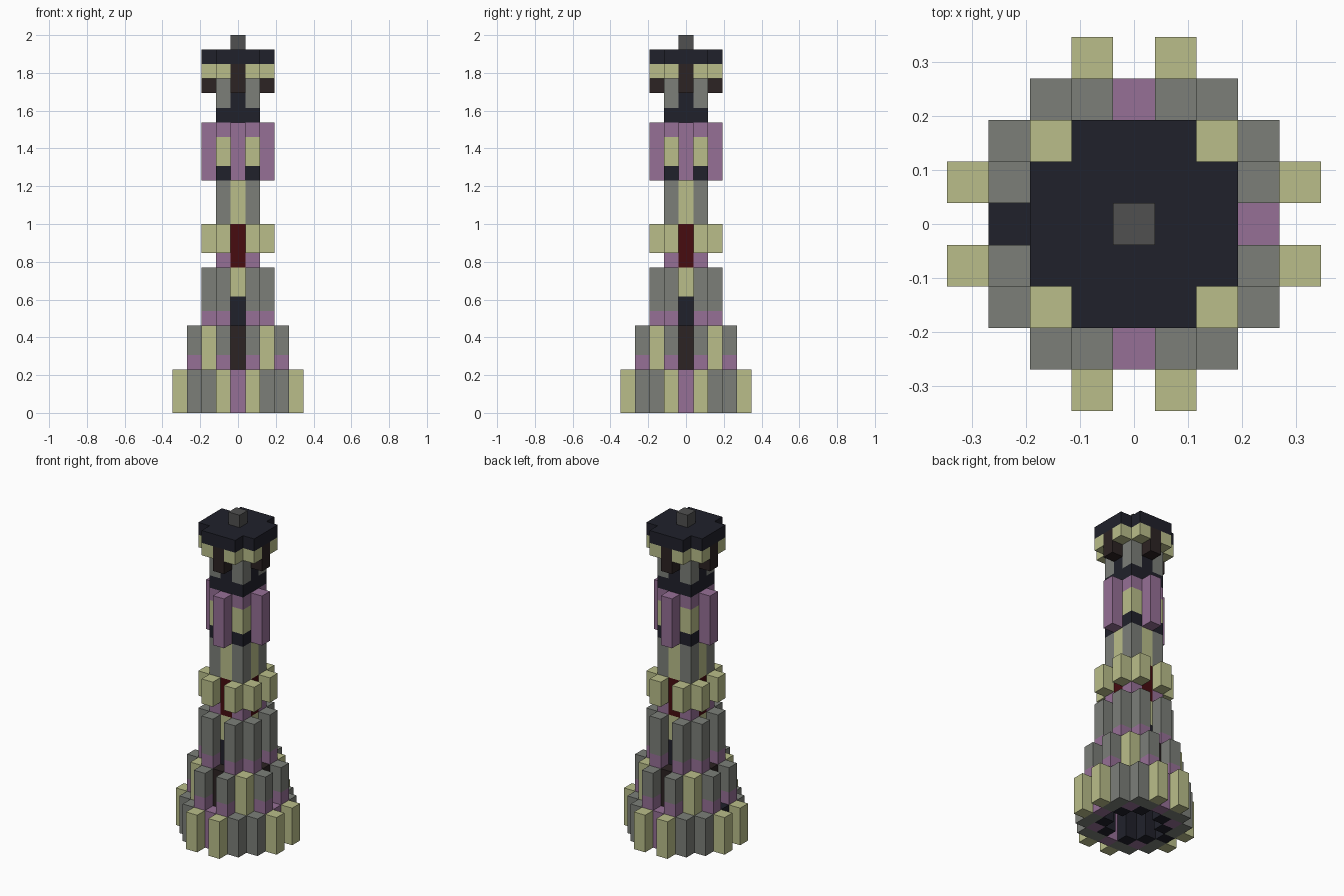
import bpy, bmesh
from mathutils import Matrix

cube = bpy.data.objects.get("Cube")
if cube:
    bpy.data.objects.remove(cube, do_unlink=True)

U = 2 / 26  # block size


def material(name, hex_code):
    def linear(c):
        return c / 12.92 if c <= 0.04045 else ((c + 0.055) / 1.055) ** 2.4
    col = [linear(b / 255) for b in bytes.fromhex(hex_code)] + [1.0]
    mat = bpy.data.materials.new(name)
    mat.use_nodes = True
    mat.diffuse_color = col
    bsdf = mat.node_tree.nodes["Principled BSDF"]
    bsdf.inputs["Base Color"].default_value = col
    bsdf.inputs["Roughness"].default_value = 0.9
    return mat


OLIVE = material("pale_olive", "babe8a")
GREY = material("stone_grey", "7c7f79")
PURPLE = material("dusty_purple", "967096")
NAVY = material("dark_navy", "20212b")
BROWN = material("dark_brown", "2c2323")
RED = material("deep_red", "470c10")
STEEL = material("steel_grey", "505050")


def ring(a, b):
    """All mirrored and swapped copies of one grid cell."""
    return {(sx * x, sy * y) for x, y in ((a, b), (b, a))
            for sx in (1, -1) for sy in (1, -1)}


def columns(name, mat, cells, z0, z1):
    """One object of square columns standing on grid cells."""
    bm = bmesh.new()
    for x, y in sorted(cells):
        place = Matrix.Translation((x * U, y * U, (z0 + z1) / 2 * U))
        size = Matrix.Diagonal((U, U, (z1 - z0) * U, 1))
        bmesh.ops.create_cube(bm, size=1, matrix=place @ size)
    mesh = bpy.data.meshes.new(name)
    bm.to_mesh(mesh)
    bm.free()
    mesh.materials.append(mat)
    obj = bpy.data.objects.new(name, mesh)
    bpy.context.collection.objects.link(obj)


CENTRE, SIDES, CORNERS = ring(0, 0), ring(0, 1), ring(1, 1)
PILLARS, MIDS = ring(1, 2), ring(0, 2)
DOOR = {(-3, 0)}

# Base: outer buttresses, wall, door and hollow inside
columns("base_buttresses", OLIVE, ring(1, 4), 0, 3)
columns("base_wall", GREY, ring(1, 3) | ring(2, 3), 0, 3)
columns("base_panels", PURPLE, ring(0, 3) - DOOR, 0, 3)
columns("base_door", NAVY, DOOR, 0, 3)
columns("base_inner_posts", PURPLE, ring(2, 2), 0, 3)
columns("base_inner_wall", NAVY, PILLARS, 0, 3)
columns("base_ceiling", NAVY, CENTRE | SIDES | CORNERS | PILLARS, 3, 4)
columns("core", NAVY, CENTRE, 4, 24)

# Second tier
columns("second_tier_feet", PURPLE, ring(1, 3), 3, 4)
columns("second_tier_piers", GREY, ring(1, 3), 4, 6)
columns("second_tier_corners", OLIVE, ring(2, 2), 3, 6)
columns("second_tier_recesses", BROWN, MIDS, 3, 6)

# Third tier
columns("third_tier_feet", PURPLE, PILLARS, 6, 7)
columns("third_tier_pillars", GREY, PILLARS, 7, 10)
columns("third_tier_inner_corners", GREY, CORNERS, 6, 10)
columns("third_tier_windows", NAVY, SIDES, 6, 8)
columns("third_tier_lintels", OLIVE, SIDES, 8, 10)

# Collar
columns("collar_neck", PURPLE, CORNERS, 10, 11)
columns("collar_windows", RED, SIDES, 10, 13)
columns("collar_blocks", OLIVE, PILLARS, 11, 13)
columns("collar_inner_corners", OLIVE, CORNERS, 11, 13)

# Upper shaft
columns("shaft_corners", GREY, CORNERS, 13, 16)
columns("shaft_panels", OLIVE, SIDES, 13, 16)

# Belfry
columns("belfry_fins", PURPLE, MIDS, 16, 20)
columns("belfry_inner_sides", PURPLE, SIDES, 16, 20)
columns("belfry_corner_feet", NAVY, CORNERS, 16, 17)
columns("belfry_corner_panels", OLIVE, CORNERS, 17, 19)
columns("belfry_corner_caps", PURPLE, CORNERS, 19, 20)

# Lantern and roof
columns("lantern_floor", NAVY, CORNERS, 20, 21)
columns("lantern_openings", NAVY, SIDES, 20, 24)
columns("lantern_corners", GREY, CORNERS, 21, 24)
columns("roof_brackets", BROWN, MIDS, 22, 24)
columns("roof_eaves", OLIVE, PILLARS, 23, 24)
columns("roof", NAVY, CENTRE | SIDES | CORNERS | PILLARS | MIDS, 24, 25)
columns("finial", STEEL, CENTRE, 25, 26)
